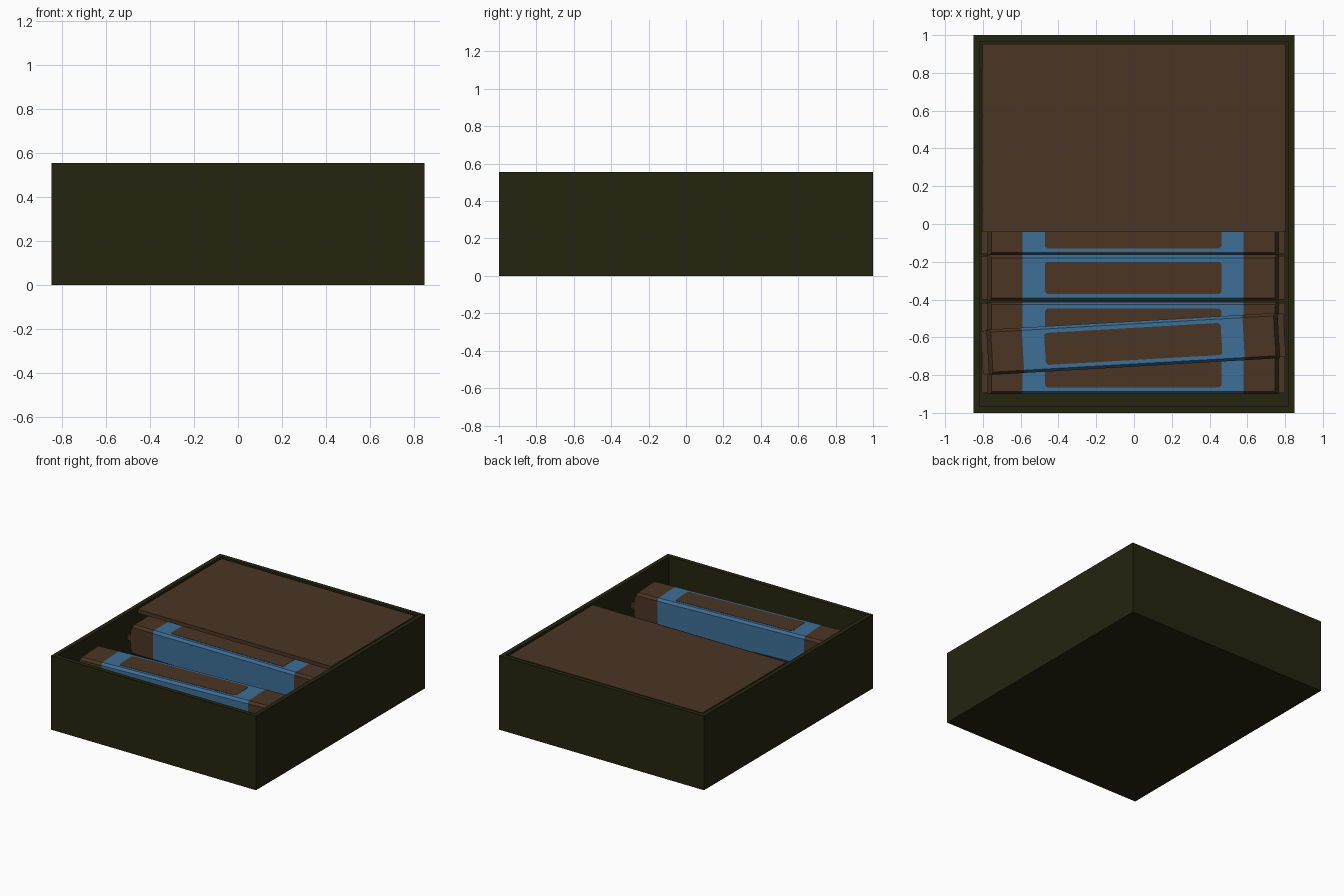
import bpy, bmesh, math
from mathutils import Vector, Matrix

if "Cube" in bpy.data.objects:
    bpy.data.objects.remove(bpy.data.objects["Cube"])


def material(name, rgb):
    m = bpy.data.materials.new(name)
    m.diffuse_color = (*rgb, 1)
    m.use_nodes = True
    m.node_tree.nodes["Principled BSDF"].inputs["Base Color"].default_value = m.diffuse_color
    return m


OLIVE = material("dark olive", (0.018, 0.0178, 0.005))
BROWN = material("brown", (0.070, 0.036, 0.018))
BLUE = material("blue", (0.048, 0.156, 0.305))


def finish(name, bm, mats):
    bmesh.ops.recalc_face_normals(bm, faces=bm.faces)
    me = bpy.data.meshes.new(name)
    bm.to_mesh(me)
    bm.free()
    for m in mats:
        me.materials.append(m)
    ob = bpy.data.objects.new(name, me)
    bpy.context.collection.objects.link(ob)
    return ob


def box(bm, x, y, z):
    c = Vector(((x[0] + x[1]) / 2, (y[0] + y[1]) / 2, (z[0] + z[1]) / 2))
    s = (x[1] - x[0], y[1] - y[0], z[1] - z[0], 1)
    return bmesh.ops.create_cube(bm, size=1, matrix=Matrix.Translation(c) @ Matrix.Diagonal(s))


# open crate: block with its top inset and pushed down
bm = bmesh.new()
box(bm, (-0.85, 0.85), (-1, 1), (0, 0.555))
top = max(bm.faces, key=lambda f: f.calc_center_median().z)
bmesh.ops.inset_region(bm, faces=[top], thickness=0.046)
ext = bmesh.ops.extrude_discrete_faces(bm, faces=[top])["faces"][0]
for v in ext.verts:
    v.co.z = 0.03
finish("crate", bm, [OLIVE])

# half cover over the back
bm = bmesh.new()
box(bm, (-0.803, 0.803), (-0.043, 0.953), (0.522, 0.55))
finish("half_cover", bm, [BROWN])

H = 0.115  # half height of a carton


def carton_mesh():
    bm = bmesh.new()
    # body: rectangular rings stacked in z, mirrored top to bottom
    half = [(H, 0.75, 0.106), (H - 0.018, 0.758, 0.12), (H - 0.055, 0.772, 0.12)]
    rings = half + [(-z, a, b) for z, a, b in reversed(half)]
    loops = [[bm.verts.new((sx * a, sy * b, z)) for sx, sy in ((-1, -1), (1, -1), (1, 1), (-1, 1))]
             for z, a, b in rings]
    for lo, hi in zip(loops, loops[1:]):
        for i in range(4):
            j = (i + 1) % 4
            bm.faces.new((lo[i], lo[j], hi[j], hi[i]))
    bm.faces.new(loops[0])
    bm.faces.new(loops[-1])
    # blue wrap around the middle
    for x in (-0.585, 0.585):
        bmesh.ops.bisect_plane(bm, geom=bm.verts[:] + bm.edges[:] + bm.faces[:],
                               plane_co=(x, 0, 0), plane_no=(1, 0, 0))
    for f in bm.faces:
        f.material_index = 1 if abs(f.calc_center_median().x) < 0.58 else 0
    # end ridges
    for s in (-1, 1):
        box(bm, sorted((s * 0.765, s * 0.803)), (-0.115, 0.115), (-0.012, 0.022))
    # brown window plate on top with clipped corners
    a, b, c = 0.468, 0.085, 0.012
    pts = []
    for sx, sy in ((1, 1), (-1, 1), (-1, -1), (1, -1)):
        corner = [(sx * a, sy * (b - c)), (sx * (a - c), sy * b)]
        pts += corner if sx * sy > 0 else corner[::-1]
    vs = [bm.verts.new((x, y, H - 0.001)) for x, y in pts]
    plate = bm.faces.new(vs)
    r = bmesh.ops.extrude_face_region(bm, geom=[plate])["geom"]
    for v in r:
        if isinstance(v, bmesh.types.BMVert):
            v.co.z = H + 0.002
    return bm


base = finish("carton_1", carton_mesh(), [BROWN, BLUE])
cartons = [base]


def place(y, z, angle=0):
    if len(cartons) == 1 and not base.get("used"):
        ob = base
        base["used"] = True
    else:
        ob = bpy.data.objects.new(f"carton_{len(cartons) + 1}", base.data)
        bpy.context.collection.objects.link(ob)
        cartons.append(ob)
    ob.location = (-0.004, y, z)
    ob.rotation_euler.z = math.radians(angle)


# lower layer of seven, upper layer partly used up with one lying askew
for i in range(7):
    place(-0.78 + 0.2475 * i, 0.03 + H)
for i in range(4):
    place(-0.045 + 0.2475 * i, 0.03 + 3 * H)
place(-0.635, 0.03 + 3 * H, 3.3)
